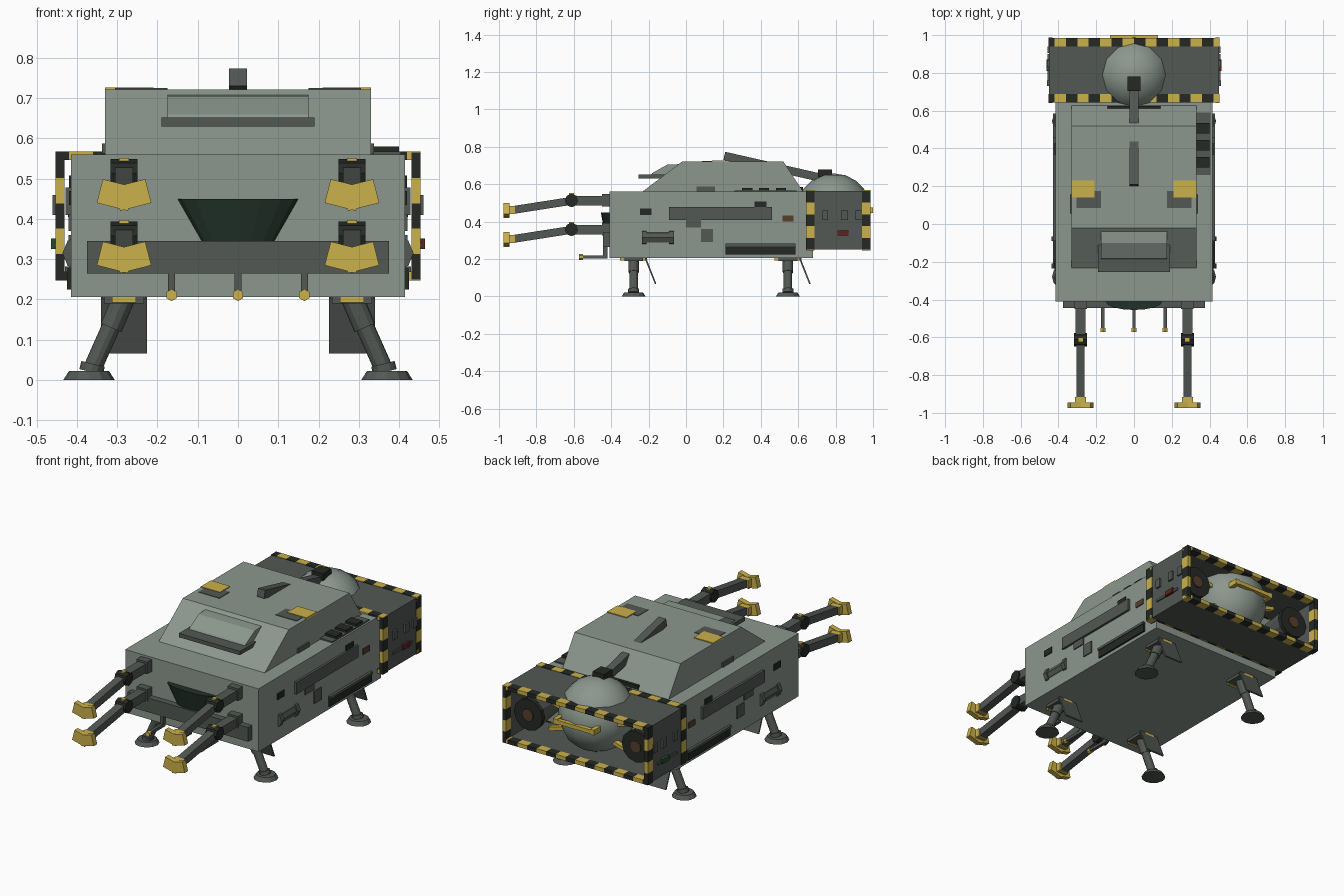
import bpy, bmesh, math
from mathutils import Vector, Matrix

if "Cube" in bpy.data.objects:
    bpy.data.objects.remove(bpy.data.objects["Cube"])


def mat(name, r, g, b):
    m = bpy.data.materials.new(name)
    m.diffuse_color = (r, g, b, 1)
    m.use_nodes = True
    m.node_tree.nodes["Principled BSDF"].inputs["Base Color"].default_value = m.diffuse_color
    return m


HULL = mat("hull_green_grey", 0.26, 0.31, 0.27)
DARK = mat("dark_grey", 0.085, 0.098, 0.088)
BLACK = mat("black", 0.018, 0.022, 0.018)
YELLOW = mat("yellow", 0.60, 0.44, 0.07)
GLASS = mat("dark_glass", 0.015, 0.03, 0.022)
RED = mat("red", 0.12, 0.015, 0.015)
GREEN = mat("green", 0.015, 0.08, 0.03)
BROWN = mat("brown", 0.09, 0.05, 0.025)


def finish(name, bm, m):
    bmesh.ops.recalc_face_normals(bm, faces=bm.faces[:])
    me = bpy.data.meshes.new(name)
    bm.to_mesh(me)
    bm.free()
    ob = bpy.data.objects.new(name, me)
    bpy.context.collection.objects.link(ob)
    me.materials.append(m)
    return ob


def boxes(name, spans, m):
    """Boxes given as (x0, x1, y0, y1, z0, z1)."""
    bm = bmesh.new()
    for x0, x1, y0, y1, z0, z1 in spans:
        M = Matrix.Translation(((x0 + x1) / 2, (y0 + y1) / 2, (z0 + z1) / 2)) @ \
            Matrix.Diagonal((abs(x1 - x0), abs(y1 - y0), abs(z1 - z0), 1))
        bmesh.ops.create_cube(bm, size=1, matrix=M)
    return finish(name, bm, m)


def mirrored(name, spans, m):
    return boxes(name, spans + [(-b, -a, *r) for a, b, *r in spans], m)


def extrude(name, pts, hw, m):
    """Side profile of (y, z) points spanning x = -hw..hw."""
    bm = bmesh.new()
    f = bm.faces.new([bm.verts.new((-hw, y, z)) for y, z in pts])
    g = bmesh.ops.extrude_face_region(bm, geom=[f])["geom"]
    bmesh.ops.translate(bm, verts=[v for v in g if isinstance(v, bmesh.types.BMVert)],
                        vec=(2 * hw, 0, 0))
    return finish(name, bm, m)


def rod(name, a, b, r1, m, r2=None, n=12):
    """Cylinder or cone from a to b."""
    a, b = Vector(a), Vector(b)
    d = b - a
    bm = bmesh.new()
    bmesh.ops.create_cone(bm, cap_ends=True, segments=n, radius1=r1,
                          radius2=r1 if r2 is None else r2, depth=d.length,
                          matrix=Matrix.Translation((a + b) / 2) @
                          d.to_track_quat('Z', 'Y').to_matrix().to_4x4())
    return finish(name, bm, m)


def beam(name, a, b, w, h, m):
    """Rectangular bar from a to b: w across, h deep."""
    a, b = Vector(a), Vector(b)
    d = (b - a).normalized()
    side = d.cross(Vector((0, 0, 1)) if abs(d.z) < 0.9 else Vector((0, 1, 0))).normalized()
    up = side.cross(d)
    R = Matrix((side * w, d * (b - a).length, up * h)).transposed().to_4x4()
    bm = bmesh.new()
    bmesh.ops.create_cube(bm, size=1, matrix=Matrix.Translation((a + b) / 2) @ R)
    return finish(name, bm, m)


# Main body, cabin and visor
boxes("hull", [(-.415, .415, -.41, .68, .206, .56)], HULL)
extrude("cabin", [(-.24, .555), (-.02, .722), (.52, .722), (.63, .555)], .33, HULL)
extrude("visor", [(-.19, .645), (-.18, .66), (-.10, .705), (-.02, .708), (-.10, .645)], .175, HULL)
boxes("visor_sill", [(-.19, .19, -.255, -.10, .63, .652)], DARK)

# Roof details
mirrored("roof_yellow_hatch", [(.21, .33, .14, .23, .715, .727)], YELLOW)
mirrored("roof_dark_hatch", [(.175, .305, .085, .175, .715, .725)], DARK)
beam("roof_boom", (0, .205, .752), (0, .72, .635), .045, .044, DARK)
boxes("boom_end", [(-.035, .035, .705, .78, .64, .68)], BLACK)
boxes("cabin_rear_slot", [(-.14, .14, .61, .625, .56, .585)], BLACK)
mirrored("cabin_side_plate", [(.325, .338, .055, .155, .562, .587)], DARK)
boxes("vent_base", [(.328, .405, .26, .59, .555, .567)], DARK)
boxes("vent_blocks", [(.332, .40, y, y + .055, .56, .58) for y in (.30, .39, .48)], BLACK)

# Nose: scoop, bumper and probes
scoop = rod("front_scoop", (0, 0, .345), (0, 0, .45), .09, GLASS, .15, 16)
scoop.scale.y = .3
scoop.location.y = -.41
boxes("front_bumper", [(-.375, .375, -.445, -.40, .265, .345)], DARK)
for x in (-.165, 0, .165):
    boxes("probe_stem", [(x - .009, x + .009, -.445, -.42, .21, .27),
                         (x - .009, x + .009, -.555, -.42, .203, .219)], DARK)
    rod("probe_tip", (x, -.572, .211), (x, -.55, .211), .015, YELLOW, n=6)

# Four manipulator arms
for s in (-1, 1):
    x = .283 * s
    for z in (.51, .355):
        boxes("arm_base", [(x - .033, x + .033, -.45, -.40, z - .03, z + .038)], DARK)
        boxes("upper_arm", [(x - .026, x + .026, -.60, -.40, z - .023, z + .027)], DARK)
        rod("elbow", (x - .034, -.612, z + .003), (x + .034, -.612, z + .003), .036, BLACK, n=8)
        boxes("elbow_pin", [(x - .012, x + .012, -.625, -.60, z + .03, z + .042)], YELLOW)
        beam("forearm", (x, -.60, z + .003), (x, -.94, z - .05), .044, .042, DARK)
        for t in (-1, 1):
            beam("claw_finger", (x + t * .014, -.96, z - .021), (x + t * .029, -.96, z - .08),
                 .08, .03, YELLOW)
        boxes("claw_wrist", [(x - .03, x + .03, -.945, -.915, z - .07, z - .025)], YELLOW)

# Four landing legs with flaps
for s in (-1, 1):
    for y in (-.28, .545):
        rod("foot", (.37 * s, y, 0), (.37 * s, y, .022), .064, DARK, .05)
        rod("ankle", (.365 * s, y, .02), (.36 * s, y, .04), .03, DARK)
        rod("landing_leg", (.363 * s, y, .025), (.283 * s, y, .205), .023, DARK)
        rod("leg_sleeve", (.315 * s, y, .13), (.283 * s, y, .205), .028, DARK)
        boxes("leg_mount", [(s * .283 - .05, s * .283 + .05, y - .05, y + .05, .19, .21)], DARK)
        boxes("leg_hinge", [(s * .283 - .03, s * .283 + .03, y + d - .012, y + d + .012, .192, .208)
                            for d in (-.06, .06)], YELLOW)
        beam("leg_flap", (.283 * s, y + .063, .205), (.283 * s, y + .118, .067), .115, .008, DARK)

# Hull side details, both sides
mirrored("side_rail", [(.41, .428, -.09, .46, .41, .478)], DARK)
mirrored("side_panels", [(.41, .421, 0, .08, .37, .412), (.41, .421, .08, .145, .29, .36)], DARK)
mirrored("side_windows", [(.41, .42, -.245, -.185, .435, .47),
                          (.41, .42, .365, .43, .478, .508)], BLACK)
mirrored("side_brown_port", [(.41, .42, .515, .575, .40, .432)], BROWN)
mirrored("side_step", [(.41, .425, .21, .585, .225, .28)], BLACK)
mirrored("side_step_lip", [(.41, .43, .21, .585, .268, .282)], DARK)
for s in (-1, 1):
    rod("side_tank", (.392 * s, -.22, .315), (.392 * s, -.08, .315), .036, DARK, n=8)
    for y in (-.235, -.09):
        rod("tank_cap", (.392 * s, y, .315), (.392 * s, y + .025, .315), .044, DARK, n=8)

# Open rear frame
X, Y0, Y1, Z0, Z1, T = .45, .645, .983, .25, .565, .016
boxes("rear_frame", [(-X, X, Y0, Y1, Z1 - T, Z1), (-X, X, Y0, Y1, Z0, Z0 + T),
                     (-X, -X + T, Y0, Y1, Z0, Z1), (X - T, X, Y0, Y1, Z0, Z1)], DARK)

# Hazard stripes wrapped round both edges of the frame
stripes = {0: [], 1: []}
e, w = .003, .042
for ya, yb in ((Y0 - e, Y0 + w), (Y1 - w, Y1 + e)):
    for i in range(16):
        a, b = max(-X - e, -.48 + i * .06), min(X + e, -.42 + i * .06)
        for z in (Z0 - e, Z1 - T - e):
            stripes[i % 2].append((a, b, ya, yb, z, z + T + 2 * e))
    n = 5
    h = (Z1 - Z0) / n
    for i in range(n):
        for x in (-X - e, X - T - e):
            stripes[i % 2].append((x, x + T + 2 * e, ya - .001, yb + .001,
                                   Z0 + i * h, Z0 + (i + 1) * h))
boxes("hazard_black", stripes[0], BLACK)
boxes("hazard_yellow", stripes[1], YELLOW)

# Frame side fittings and navigation lights
mirrored("frame_fittings", [(.445, .461, .73, .76, .41, .46), (.445, .461, .83, .865, .41, .46),
                            (.445, .459, .905, .94, .41, .46), (.445, .457, .73, .90, .328, .342)], DARK)
for s, m in ((1, RED), (-1, GREEN)):
    boxes("nav_light", [(.44 * s, .464 * s, .81, .87, .325, .352)], m)

# Spherical tank with handle, flanked by round thrusters
bm = bmesh.new()
bmesh.ops.create_uvsphere(bm, u_segments=12, v_segments=10, radius=.2,
                          matrix=Matrix.Translation((0, .79, .458)))
ball = finish("rear_sphere", bm, HULL)
ball.data.shade_smooth()
beam("sphere_handle", (-.12, .988, .46), (.12, .988, .46), .024, .022, YELLOW)
for s in (-1, 1):
    beam("handle_end", (.115 * s, .94, .46), (.115 * s, 1.0, .46), .024, .03, YELLOW)
    x = .335 * s
    rod("thruster", (x, .67, .41), (x, .91, .41), .06, DARK, .085, 12)
    rod("thruster_ring", (x, .90, .41), (x, .925, .41), .088, BLACK, n=12)
    rod("thruster_core", (x, .92, .41), (x, .932, .41), .034, BROWN, n=12)
    for z in (.33, .49):
        beam("sphere_bracket", (.14 * s, .85, .41 + (z - .41) * .6), (.25 * s, .85, z), .03, .02, YELLOW)
